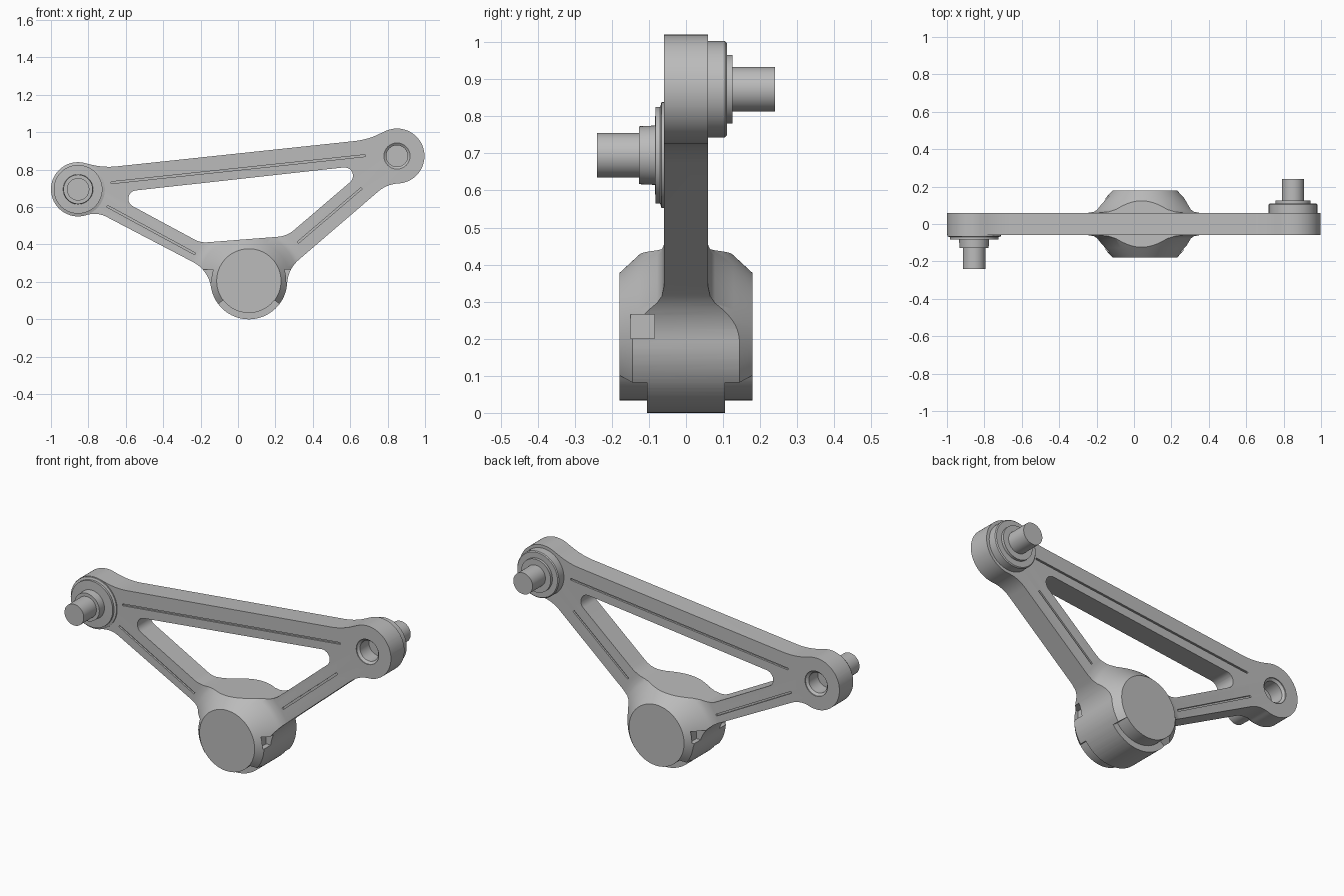
import bpy, bmesh
from math import cos, sin, radians, tan, pi
from mathutils import Vector

if "Cube" in bpy.data.objects:
    bpy.data.objects.remove(bpy.data.objects["Cube"])

metal = bpy.data.materials.new("grey_metal")
metal.use_nodes = True
GREY = (0.5, 0.5, 0.5, 1)
metal.diffuse_color = GREY
metal.node_tree.nodes["Principled BSDF"].inputs["Base Color"].default_value = GREY

HUB = (0.058, 0.205)
LEFT = (-0.855, 0.695)
RIGHT = (0.85, 0.873)


def finish(name, bm):
    bmesh.ops.remove_doubles(bm, verts=bm.verts, dist=1e-5)
    bmesh.ops.recalc_face_normals(bm, faces=bm.faces)
    mesh = bpy.data.meshes.new(name)
    bm.to_mesh(mesh)
    bm.free()
    mesh.materials.append(metal)
    ob = bpy.data.objects.new(name, mesh)
    bpy.context.collection.objects.link(ob)
    return ob


def prism(name, pts, y0, y1):
    """Extrude an x-z outline along y."""
    bm = bmesh.new()
    a = [bm.verts.new((x, y0, z)) for x, z in pts]
    b = [bm.verts.new((x, y1, z)) for x, z in pts]
    bm.faces.new(a)
    bm.faces.new(b[::-1])
    for i in range(len(pts)):
        j = (i + 1) % len(pts)
        bm.faces.new((a[i], b[i], b[j], a[j]))
    return finish(name, bm)


def lathe(name, centre, profile, n=96, start=0, end=360):
    """Turn a closed (radius, y) profile around an axis parallel to y."""
    bm = bmesh.new()
    full = end - start == 360
    rings = []
    for k in range(n if full else n + 1):
        a = radians(start + (end - start) * k / n)
        rings.append([bm.verts.new((centre[0] + r * cos(a), y, centre[1] + r * sin(a)))
                      for r, y in profile])
    m = len(profile)
    for k in range(n):
        p, q = rings[k], rings[(k + 1) % len(rings)]
        for i in range(m):
            j = (i + 1) % m
            if profile[i][0] or profile[j][0]:
                bm.faces.new((p[i], p[j], q[j], q[i]))
    if not full:
        bm.faces.new(rings[0])
        bm.faces.new(rings[-1][::-1])
    bmesh.ops.dissolve_degenerate(bm, dist=1e-6, edges=bm.edges)
    return finish(name, bm)


def arc(centre, r, a0, a1, n=40):
    steps = [radians(a0 + (a1 - a0) * k / n) for k in range(n + 1)]
    return [(centre[0] + r * cos(a), centre[1] + r * sin(a)) for a in steps]


def corner(prev, at, nxt, r, n=10):
    """Round one outline corner with an arc of radius r."""
    p = Vector(at)
    u = (Vector(prev) - p).normalized()
    v = (Vector(nxt) - p).normalized()
    half = u.angle(v) / 2
    c = p + (u + v).normalized() * (r / sin(half))
    s = u * (r / tan(half)) + p - c
    e = v * (r / tan(half)) + p - c
    full = s.angle(e)
    return [tuple(c + (s * sin(full * (1 - k / n)) + e * sin(full * k / n)) / sin(full))
            for k in range(n + 1)]


def apply_boolean(ob, cutter, operation="DIFFERENCE"):
    mod = ob.modifiers.new("cut", "BOOLEAN")
    mod.operation = operation
    mod.solver = "EXACT"
    mod.object = cutter
    bpy.context.view_layer.objects.active = ob
    bpy.ops.object.modifier_apply(modifier=mod.name)
    bpy.data.objects.remove(cutter)


# Outer outline: three round ends joined by straight arms with soft fillets
right_end = arc(RIGHT, 0.147, -85, 115)
left_end = arc(LEFT, 0.145, 75, 285)
hub_end = arc(HUB, 0.205, 190, 355)
top_r, top_l = (0.69, 0.96), (-0.72, 0.81)
low_l, hub_l = (-0.755, 0.575), (-0.162, 0.265)
hub_r, low_r = (0.27, 0.271), (0.795, 0.722)
outline = (right_end + corner(right_end[-1], top_r, top_l, 0.4)
           + corner(top_r, top_l, left_end[0], 0.4)
           + left_end + corner(left_end[-1], low_l, hub_l, 0.14)
           + corner(low_l, hub_l, hub_end[0], 0.18)
           + hub_end + corner(hub_end[-1], hub_r, low_r, 0.18)
           + corner(hub_r, low_r, right_end[0], 0.18))
body = prism("link_body", outline, -0.3, 0.3)

# Thickness: thin plate swelling into a cone around the hub
half = [(0, 0.18), (0.172, 0.18), (0.22, 0.128), (0.262, 0.078),
        (0.285, 0.065), (0.32, 0.06), (1.6, 0.06)]
thickness = lathe("thickness", HUB, half + [(r, -y) for r, y in half[::-1]], n=128)
apply_boolean(body, thickness, "INTERSECT")

# Triangular window
tri = [((-0.69, 0.673), 0.045), ((-0.2, 0.409), 0.12),
       ((0.262, 0.445), 0.15), ((0.71, 0.828), 0.045)]
window = []
for i, (p, r) in enumerate(tri):
    window += corner(tri[i - 1][0], p, tri[(i + 1) % 4][0], r)
apply_boolean(body, prism("window", window, -0.4, 0.4))

# Stepped relief under the hub, on both faces
for s in (-1, 1):
    step = [(0.171, s * 0.105), (0.3, s * 0.105), (0.3, s * 0.25), (0.171, s * 0.25)]
    apply_boolean(body, lathe("relief", HUB, step, 40, 217, 323))

# Small side notches in the hub rim
for x0, x1, s in ((0.235, 0.4, -1), (-0.3, -0.125, -1), (-0.3, -0.125, 1)):
    box = [(x0, 0.2), (x1, 0.2), (x1, 0.265), (x0, 0.265)]
    apply_boolean(body, prism("notch", box, s * 0.085, s * 0.15))

# Fine grooves along the arms
for a, b in (((-0.68, 0.73), (0.68, 0.875)), ((-0.7, 0.605), (-0.23, 0.35)),
             ((0.32, 0.41), (0.66, 0.7))):
    a, b = Vector(a), Vector(b)
    side = (b - a).orthogonal().normalized() * 0.005
    for s in (-1, 1):
        strip = [a - side, b - side, b + side, a + side]
        apply_boolean(body, prism("groove", strip, s * 0.05, s * 0.1))

# Chamfered blind holes opposite the pins
for centre, s in ((RIGHT, -1), (LEFT, 1)):
    hole = [(0, s * 0.1), (0.07, s * 0.1), (0.07, s * 0.055), (0.057, s * 0.045),
            (0.057, s * -0.035), (0, s * -0.035)]
    apply_boolean(body, lathe("hole", centre, hole, 48))

# Stepped pins
pin_front = lathe("left_pin", LEFT, [
    (0, -0.045), (0.143, -0.045), (0.143, -0.066), (0.13, -0.07), (0.13, -0.082),
    (0.08, -0.084), (0.078, -0.127), (0.06, -0.127), (0.06, -0.24), (0, -0.24)], 64)
pin_back = lathe("right_pin", RIGHT, [
    (0, 0.045), (0.13, 0.045), (0.13, 0.105), (0.125, 0.11), (0.093, 0.11),
    (0.093, 0.125), (0.06, 0.125), (0.06, 0.24), (0, 0.24)], 64)

# Smooth shading with crisp edges
for ob in (body, pin_front, pin_back):
    bpy.ops.object.select_all(action="DESELECT")
    ob.select_set(True)
    bpy.context.view_layer.objects.active = ob
    bpy.ops.object.shade_smooth_by_angle(angle=radians(25))
